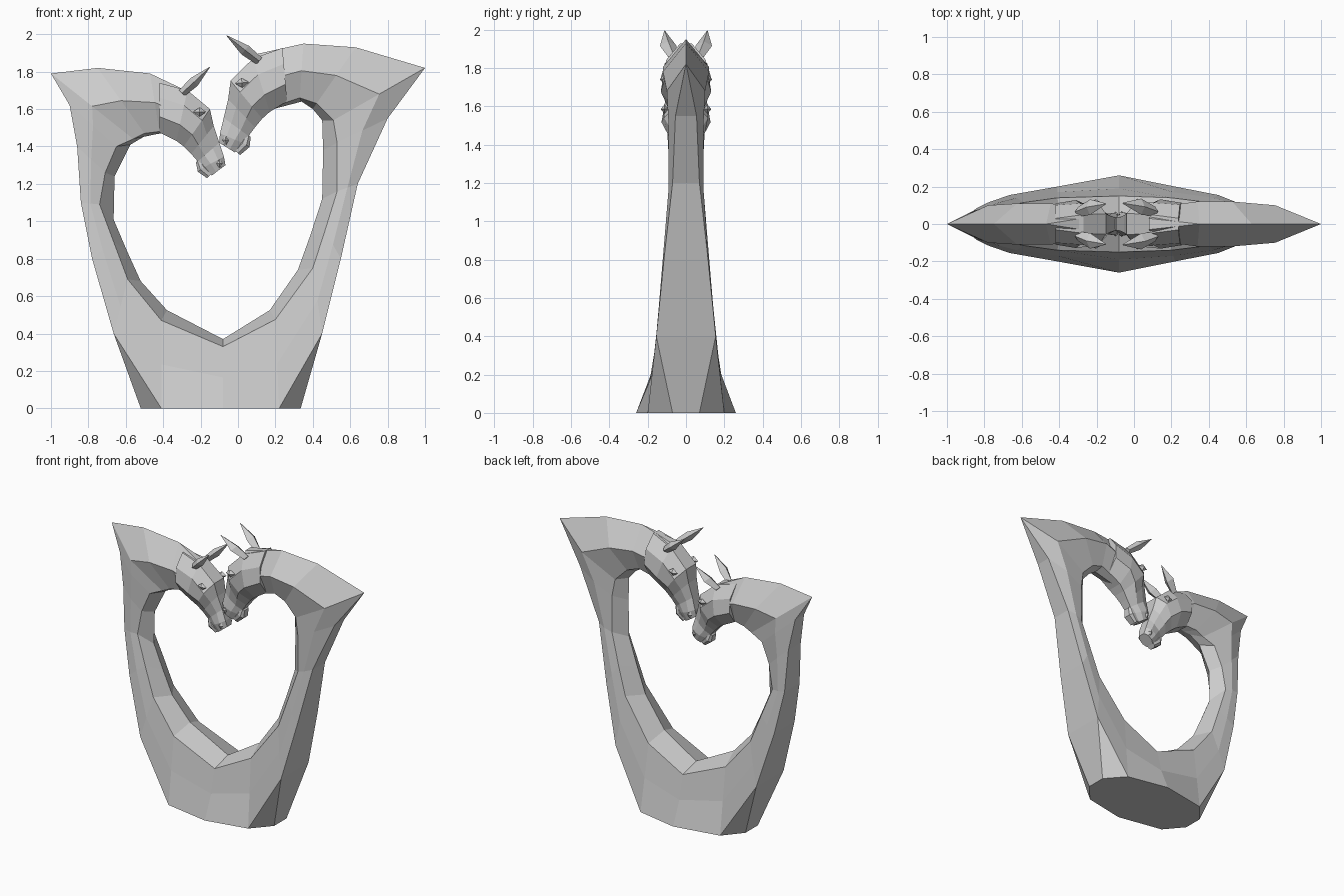
import bpy, bmesh, math

if "Cube" in bpy.data.objects:
    bpy.data.objects.remove(bpy.data.objects["Cube"])


def finish(bm, name):
    bmesh.ops.remove_doubles(bm, verts=bm.verts, dist=0.0005)
    bmesh.ops.recalc_face_normals(bm, faces=bm.faces)
    mesh = bpy.data.meshes.new(name)
    bm.to_mesh(mesh)
    bm.free()
    ob = bpy.data.objects.new(name, mesh)
    bpy.context.collection.objects.link(ob)
    return ob


def loft(bm, rings):
    """Skin a list of closed rings and cap both ends; returns vertex rows."""
    rows = [[bm.verts.new(p) for p in r] for r in rings]
    n = len(rows[0])
    for a, b in zip(rows, rows[1:]):
        for i in range(n):
            j = (i + 1) % n
            bm.faces.new((a[i], a[j], b[j], b[i]))
    bm.faces.new(rows[0])
    bm.faces.new(rows[-1][::-1])
    return rows


# Heart-shaped body: outer x, z, half width | middle half width |
# inner edge x, z, half width | inner crest x, z
centre = (-.08, 0, .26, .19, -.08, .33, .15, -.08, .37)
left_arm = [
    (-.41, 0, .20, .17, -.41, .47, .14, -.38, .525),
    (-.665, .4, .155, .14, -.59, .69, .115, -.52, .68),
    (-.78, .8, .115, .115, -.665, .89, .10, -.595, .845),
    (-.84, 1.1, .085, .09, -.74, 1.09, .08, -.665, 1.01),
    (-.86, 1.4, .07, .09, -.71, 1.26, .075, -.66, 1.24),
    (-.90, 1.62, .05, .10, -.65, 1.40, .07, -.575, 1.41),
    (-1.0, 1.79, 0, .10, -.56, 1.44, .06, -.49, 1.46),
    (-.75, 1.82, 0, .11, -.50, 1.47, .06, -.44, 1.465),
    (-.47, 1.79, 0, .11, -.42, 1.48, .05, -.41, 1.47),
    (-.28, 1.70, .03, .09, -.34, 1.46, .04, -.34, 1.45),
]
right_arm = [
    (.22, 0, .20, .17, .20, .475, .14, .17, .525),
    (.45, .4, .155, .14, .40, .75, .115, .32, .74),
    (.55, .8, .115, .115, .465, .95, .10, .385, .92),
    (.64, 1.2, .07, .09, .53, 1.16, .08, .45, 1.12),
    (.80, 1.55, .055, .09, .53, 1.42, .08, .455, 1.38),
    (1.0, 1.82, 0, .10, .51, 1.54, .075, .45, 1.54),
    (.63, 1.93, 0, .12, .42, 1.63, .07, .40, 1.60),
    (.35, 1.95, 0, .12, .33, 1.66, .06, .34, 1.64),
    (.08, 1.89, .03, .09, .15, 1.60, .04, .15, 1.59),
]


def body_ring(s):
    ox, oz, wo, wm, ix, iz, wi, cx, cz = s
    mx, mz = (ox + ix) / 2, (oz + iz) / 2
    half = [(ox, wo, oz), (mx, wm, mz), (ix, wi, iz)]
    return half + [(cx, 0, cz)] + [(x, -y, z) for x, y, z in half[::-1]]


bm = bmesh.new()
rows = loft(bm, [body_ring(s) for s in left_arm[::-1] + [centre] + right_arm])
k = len(left_arm)
# Cut-off corners of the base
for a, b, x in ((rows[k - 1], rows[k - 2], -.52), (rows[k + 1], rows[k + 2], .335)):
    quad = (a[0], a[6], b[6], b[0])
    bm.faces.remove(next(f for f in bm.faces if set(f.verts) == set(quad)))
    c0, c1 = bm.verts.new((x, .07, 0)), bm.verts.new((x, -.07, 0))
    for f in ((a[0], b[0], c0), (c0, b[0], b[6], c1), (c1, b[6], a[6]), (a[0], c0, c1, a[6])):
        bm.faces.new(f)
finish(bm, "heart_body")


def place_left(p):
    return p


def place_right(p):
    """Mirror the left head, enlarge it and tip it slightly about the poll."""
    a, s = math.radians(5), 1.08
    dx, dz = p[0] + .27, p[2] - 1.70
    return (.08 - s * (dx * math.cos(a) + dz * math.sin(a)), p[1] * 1.03,
            1.87 + s * (dz * math.cos(a) - dx * math.sin(a)))


# Head: top x, z | bottom x, z | half widths from top to bottom
head = [
    (-.42, 1.74, -.42, 1.475, .03, .10, .11, .05),
    (-.27, 1.70, -.33, 1.43, .05, .11, .128, .055),
    (-.15, 1.60, -.29, 1.40, .055, .115, .10, .045),
    (-.13, 1.51, -.25, 1.36, .045, .07, .075, .035),
    (-.10, 1.42, -.215, 1.32, .035, .05, .05, .03),
    (-.075, 1.345, -.18, 1.29, .035, .06, .055, .035),
    (-.067, 1.30, -.14, 1.245, .025, .045, .045, .03),
]
# Lower lip in the same layout
lip = [
    (-.20, 1.34, -.225, 1.315, .02, .03, .03, .02),
    (-.17, 1.30, -.215, 1.265, .025, .04, .04, .025),
    (-.135, 1.26, -.165, 1.23, .02, .03, .03, .02),
]


def head_ring(s, place):
    tx, tz, bx, bz = s[:4]
    half = [(tx + (bx - tx) * t, w, tz + (bz - tz) * t)
            for t, w in zip((0, .3, .68, 1), s[4:])]
    return [place(p) for p in half + [(x, -y, z) for x, y, z in half[::-1]]]


def diamond(bm, c, r, place, side):
    """Small faceted bump."""
    pts = []
    for i in range(3):
        for d in (-1, 1):
            p = list(c)
            p[i] += d * r[i]
            pts.append(bm.verts.new(place((p[0], p[1] * side, p[2]))))
    for a in pts[:2]:
        for b in pts[2:4]:
            for c2 in pts[4:]:
                bm.faces.new((a, b, c2))


def ear_ring(c, r, d, place, side):
    """Diamond ring across the ear's forward-and-up axis."""
    x, y, z = c
    pts = [(x - d, y, z + d), (x, y + r, z), (x + d, y, z - d), (x, y - r, z)]
    return [place((px, py * side, pz)) for px, py, pz in pts]


for label, place in (("left", place_left), ("right", place_right)):
    for part, data in (("head", head), ("lower_lip", lip)):
        bm = bmesh.new()
        loft(bm, [head_ring(s, place) for s in data])
        finish(bm, f"{label}_{part}")
    # Ears, eyes and nostrils on both sides of the head
    ears, details = bmesh.new(), bmesh.new()
    for side in (-1, 1):
        loft(ears, [ear_ring((-.30, .065, 1.685), .025, .015, place, side),
                    ear_ring((-.235, .09, 1.745), .042, .02, place, side),
                    ear_ring((-.15, .108, 1.825), .002, .001, place, side)])
        diamond(details, (-.205, .112, 1.585), (.035, .02, .025), place, side)
        diamond(details, (-.10, .052, 1.31), (.018, .015, .025), place, side)
    finish(ears, f"{label}_ears")
    finish(details, f"{label}_eyes_and_nostrils")
